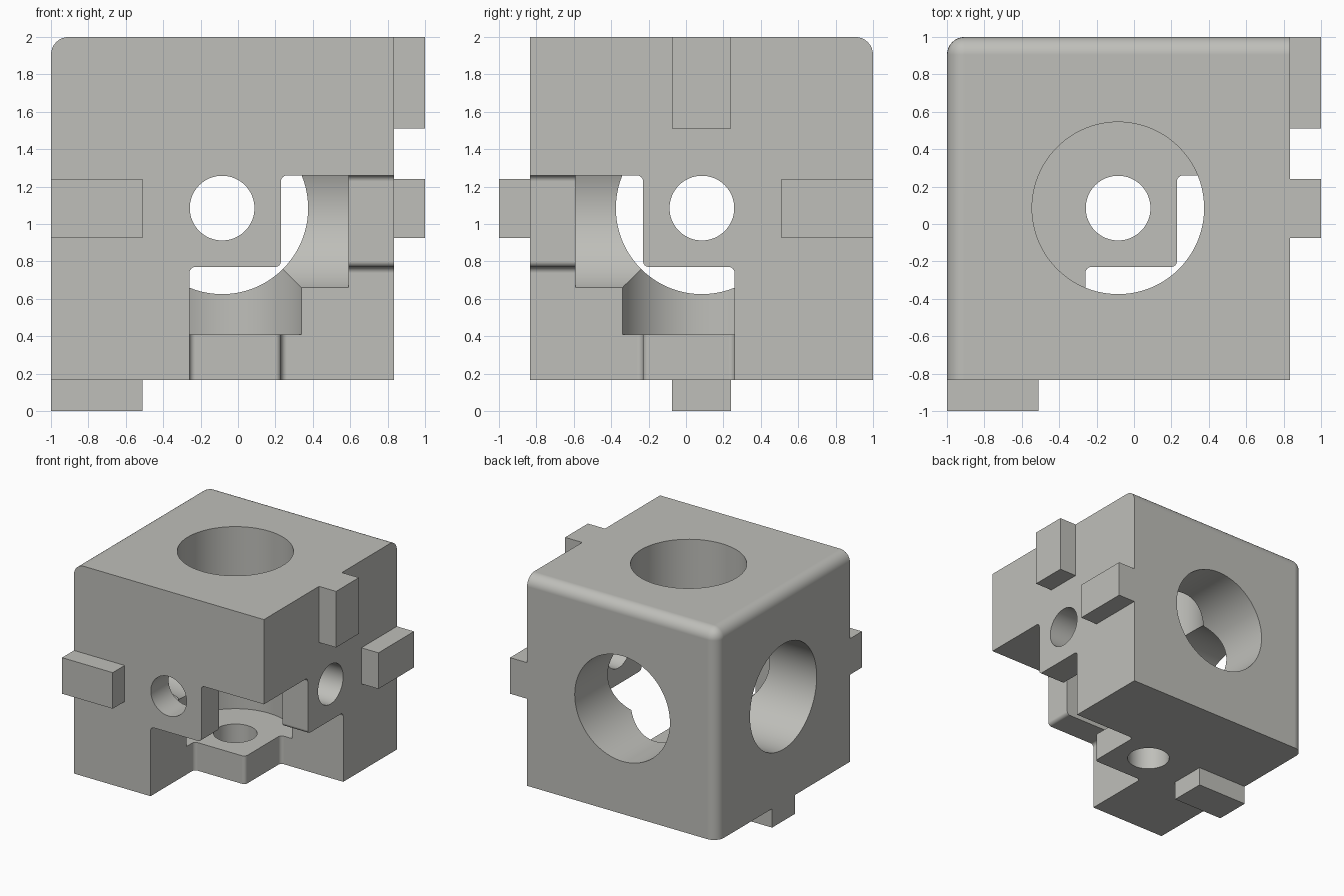
import bpy, bmesh, math
from mathutils import Vector

if "Cube" in bpy.data.objects:
    bpy.data.objects.remove(bpy.data.objects["Cube"])

SIDE = 1.835      # block edge length
WALL = 0.245      # wall left at the end of each bore
MID = 0.92        # bore axis, measured from the notched corner
NOTCH = 1.095     # extent of the corner notch
TAB = 0.605       # where the wall tabs start inside the notch


def world(p):
    """Distances from the notched corner -> scene position."""
    return Vector((0.835 - p[0], p[1] - 0.835, p[2] + 0.165))


def prism(name, outline, lo, hi, axis, radius=0, rounded=None, steps=6):
    """Extrude an outline along one axis, optionally rounding chosen edges."""
    def place(u, v, h):
        p = [0, 0, 0]
        p[axis], p[(axis + 1) % 3], p[(axis + 2) % 3] = h, u, v
        return world(p)
    bm = bmesh.new()
    a = [bm.verts.new(place(u, v, lo)) for u, v in outline]
    b = [bm.verts.new(place(u, v, hi)) for u, v in outline]
    n = len(outline)
    bm.faces.new(a)
    bm.faces.new(b)
    for i in range(n):
        j = (i + 1) % n
        bm.faces.new((a[i], a[j], b[j], b[i]))
    bmesh.ops.recalc_face_normals(bm, faces=bm.faces[:])
    if rounded:
        edges = [bm.edges.get((a[i], b[i])) for i in rounded]
        bmesh.ops.bevel(bm, geom=edges, offset=radius, segments=steps,
                        profile=0.5, affect='EDGES')
    me = bpy.data.meshes.new(name)
    bm.to_mesh(me)
    bm.free()
    ob = bpy.data.objects.new(name, me)
    bpy.context.collection.objects.link(ob)
    return ob


def rect(u0, u1, v0, v1):
    return [(u0, v0), (u1, v0), (u1, v1), (u0, v1)]


def circle(r, n):
    return [(MID + r * math.cos(2 * math.pi * i / n),
             MID + r * math.sin(2 * math.pi * i / n)) for i in range(n)]


def combine(target, tool, operation):
    m = target.modifiers.new("combine", 'BOOLEAN')
    m.operation, m.solver, m.object = operation, 'EXACT', tool
    bpy.context.view_layer.objects.active = target
    bpy.ops.object.modifier_apply(modifier=m.name)
    bpy.data.objects.remove(tool, do_unlink=True)


# Main block, with the three edges at the far corner rounded
block = prism("corner_block", rect(0, SIDE, 0, SIDE), 0, SIDE, 2)
bm = bmesh.new()
bm.from_mesh(block.data)
far = world((SIDE, SIDE, SIDE))
corner = min(bm.verts, key=lambda v: (v.co - far).length)
bmesh.ops.bevel(bm, geom=list(corner.link_edges), offset=0.095, segments=8,
                profile=0.5, affect='EDGES')
bm.to_mesh(block.data)
bm.free()

# Locating pegs: (axis, u range, v range)
LONG, SHORT = (1.345, SIDE), (0.76, 1.075)
for axis, u, v in ((0, LONG, SHORT), (0, SHORT, LONG),
                   (1, SHORT, LONG), (2, LONG, SHORT)):
    combine(block, prism("peg", rect(*u, *v), -0.165, 0.05, axis), 'UNION')

# Inside of the corner notch
combine(block, prism("notch", rect(WALL, NOTCH, WALL, NOTCH), WALL, NOTCH, 2), 'DIFFERENCE')

# The same cuts along each axis: L-shaped wall opening, wide bore, small hole
ell = [(-0.1, -0.1), (NOTCH, -0.1), (NOTCH, TAB), (TAB, TAB), (TAB, NOTCH), (-0.1, NOTCH)]
for axis in range(3):
    combine(block, prism("opening", ell, -0.1, 0.4, axis, 0.032, (2, 3, 4)), 'DIFFERENCE')
for axis in range(3):
    combine(block, prism("bore", circle(0.46, 96), WALL, 2.0, axis), 'DIFFERENCE')
for axis in range(3):
    combine(block, prism("hole", circle(0.173, 64), -0.1, 0.6, axis), 'DIFFERENCE')

# Plain grey finish, smooth curves with crisp edges
grey = bpy.data.materials.new("warm_grey")
grey.diffuse_color = (0.52, 0.52, 0.49, 1)
grey.use_nodes = True
grey.node_tree.nodes["Principled BSDF"].inputs["Base Color"].default_value = grey.diffuse_color
block.data.materials.clear()
block.data.materials.append(grey)
for f in block.data.polygons:
    f.material_index = 0
bpy.ops.object.select_all(action='DESELECT')
block.select_set(True)
bpy.context.view_layer.objects.active = block
bpy.ops.object.shade_smooth_by_angle(angle=math.radians(30))
wn = block.modifiers.new("even_shading", 'WEIGHTED_NORMAL')
wn.keep_sharp = True
